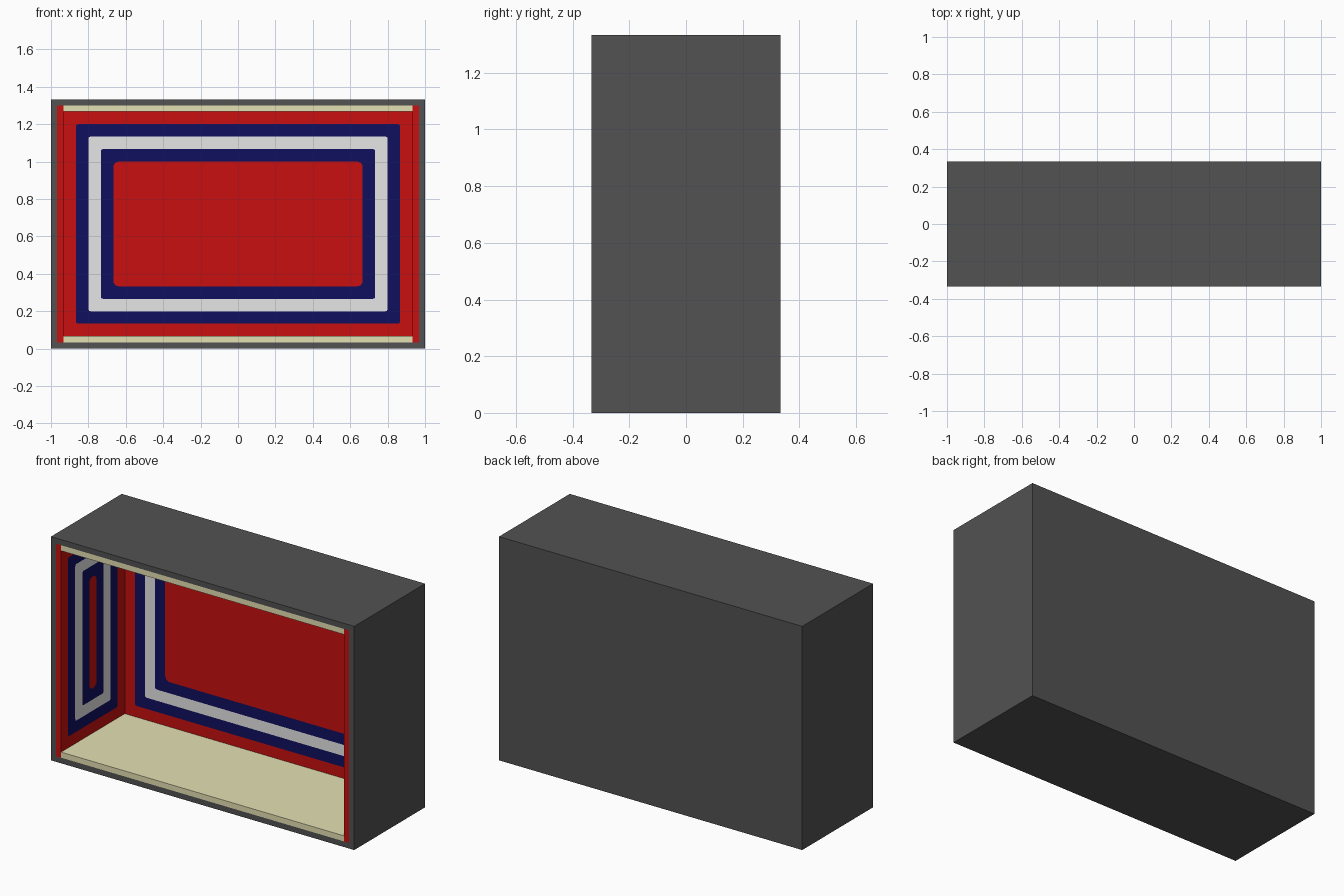
import bpy, bmesh, math
from mathutils import Vector

cube = bpy.data.objects.get("Cube")
if cube:
    bpy.data.objects.remove(cube, do_unlink=True)


def material(name, rgb):
    m = bpy.data.materials.new(name)
    m.use_nodes = True
    m.diffuse_color = (*rgb, 1)
    m.node_tree.nodes["Principled BSDF"].inputs["Base Color"].default_value = (*rgb, 1)
    return m


GREY = material("dark grey", (0.084, 0.084, 0.084))
RED = material("red", (0.58, 0.005, 0.005))
NAVY = material("navy blue", (0.005, 0.005, 0.117))
WHITE = material("off white", (0.79, 0.79, 0.79))
CREAM = material("cream", (0.775, 0.75, 0.45))

T = 1 / 30               # board thickness
W, D, H = 1.0, 1 / 3, 4 / 3   # half width, half depth, height
MID = H / 2


def finish(name, bm, mats):
    bmesh.ops.recalc_face_normals(bm, faces=bm.faces)
    mesh = bpy.data.meshes.new(name)
    bm.to_mesh(mesh)
    bm.free()
    for m in mats:
        mesh.materials.append(m)
    ob = bpy.data.objects.new(name, mesh)
    bpy.context.collection.objects.link(ob)
    return ob


def box_mesh(lo, hi):
    bm = bmesh.new()
    bmesh.ops.create_cube(bm, size=1)
    for v in bm.verts:
        v.co = [lo[i] if v.co[i] < 0 else hi[i] for i in range(3)]
    return bm


def rounded_rect(hw, hh, r, steps=5):
    """Corner points of a rectangle, anticlockwise, same count for any radius."""
    pts = []
    for k, (sx, sy) in enumerate(((1, 1), (-1, 1), (-1, -1), (1, -1))):
        for i in range(steps + 1):
            a = math.pi / 2 * (k + i / steps)
            pts.append((sx * (hw - r) + r * math.cos(a), sy * (hh - r) + r * math.sin(a)))
    return pts


def striped_panel(name, centre, u, v, outer, visible):
    """Board whose face carries concentric coloured bands; it faces u x v."""
    centre, u, v = Vector(centre), Vector(u), Vector(v)
    n = u.cross(v)
    bm = bmesh.new()
    # (half width, half height, corner radius, depth) from back edge to centre
    specs = [(*outer, 0, T), (*outer, 0, 0)]
    for k, r in enumerate((0.012, 0.012, 0.012, 0.03)):
        inset = 2 * T * (k + 1)
        specs.append((visible[0] - inset, visible[1] - inset, r, 0))
    loops = [[bm.verts.new(centre + u * a + v * b - n * d) for a, b in rounded_rect(hw, hh, r)]
             for hw, hh, r, d in specs]
    bands = (0, 0, 1, 2, 1)   # edge, red border, navy, white, navy
    for A, B, mat in zip(loops, loops[1:], bands):
        for i in range(len(A)):
            j = (i + 1) % len(A)
            bm.faces.new((A[i], A[j], B[j], B[i])).material_index = mat
    bm.faces.new(loops[-1])
    bm.faces.new(loops[0][::-1])
    bmesh.ops.remove_doubles(bm, verts=bm.verts, dist=1e-5)
    return finish(name, bm, (RED, NAVY, WHITE))


# Outer case: a block hollowed out from the front
bm = box_mesh((-W, -D, 0), (W, D, H))
bm.normal_update()
front = min(bm.faces, key=lambda f: f.calc_center_median().y)
bmesh.ops.inset_region(bm, faces=[front], thickness=T, use_even_offset=True)
inner = bmesh.ops.extrude_discrete_faces(bm, faces=[front])["faces"][0]
bmesh.ops.translate(bm, verts=inner.verts, vec=(0, 2 * D - T, 0))
finish("outer_case", bm, [GREY])

# Back and side linings with concentric bands
inner_h = MID - T
striped_panel("back_lining", (0, D - 2 * T, MID), (1, 0, 0), (0, 0, 1),
              (W - T, inner_h), (W - 2 * T, inner_h - T))
for name, s in (("left_lining", 1), ("right_lining", -1)):
    striped_panel(name, (s * (W - 2 * T), -T, MID), (0, -s, 0), (0, 0, 1),
                  (D - T, inner_h), (D - T, inner_h - T))

# Floor and ceiling boards between the side linings
for name, z in (("floor_board", T), ("ceiling_board", H - 2 * T)):
    finish(name, box_mesh((-W + 2 * T, -D, z), (W - 2 * T, D - 2 * T, z + T)), [CREAM])
